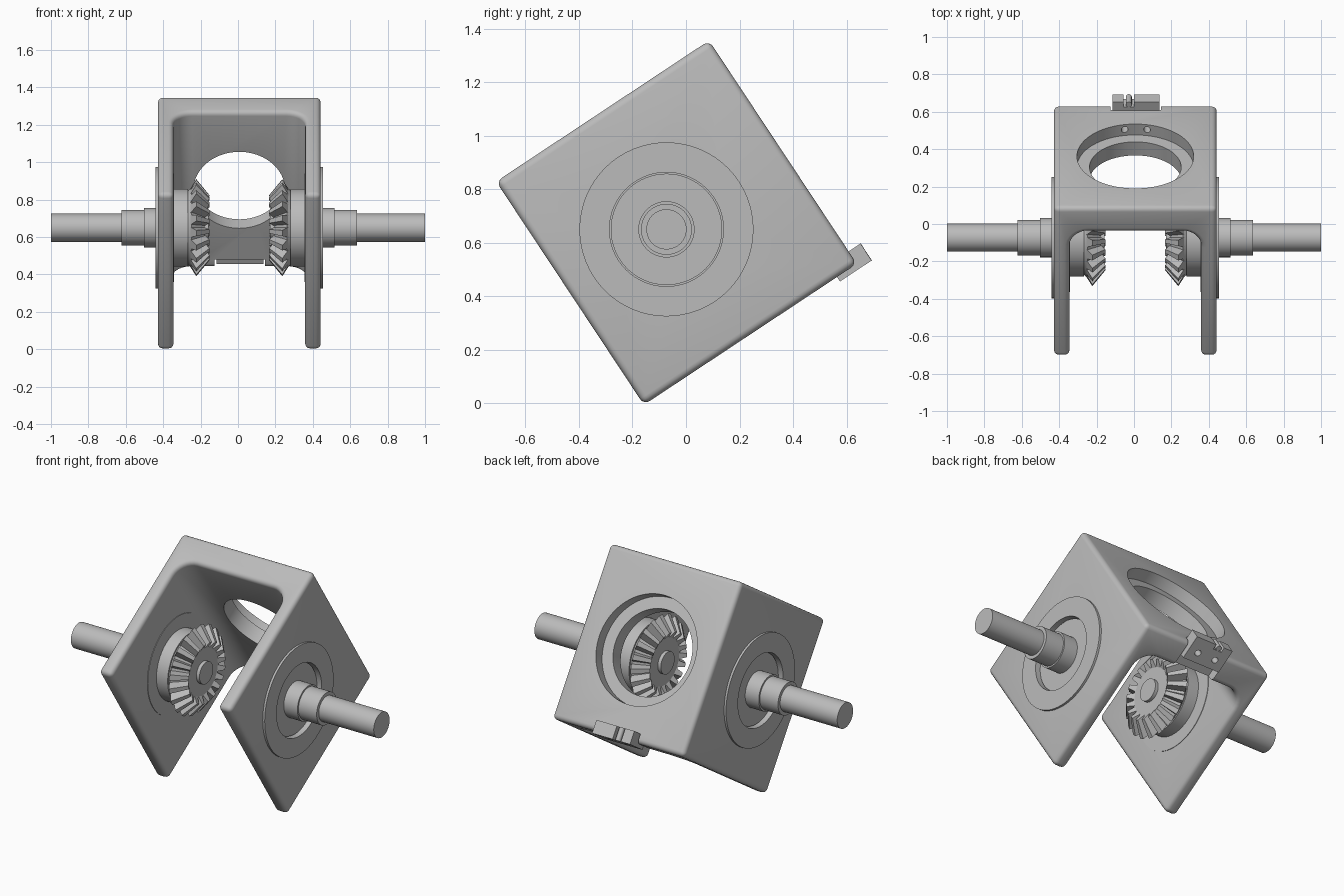
import bpy, bmesh
from math import cos, sin, pi, radians
from mathutils import Matrix

cube = bpy.data.objects.get("Cube")
if cube:
    bpy.data.objects.remove(cube, do_unlink=True)

CX = 0.007                       # middle of the bracket across x
FRAME = Matrix.Translation((0, -0.073, 0.65)) @ Matrix.Rotation(radians(33.5), 4, 'X')

metal = bpy.data.materials.new("light_grey_metal")
metal.use_nodes = True
GREY = (0.5, 0.5, 0.5, 1)
metal.diffuse_color = GREY
metal.node_tree.nodes["Principled BSDF"].inputs["Base Color"].default_value = GREY


def make(name, bm):
    """Turn a bmesh into an object in the tilted shaft-centred frame."""
    bmesh.ops.remove_doubles(bm, verts=bm.verts, dist=1e-5)
    bmesh.ops.recalc_face_normals(bm, faces=bm.faces)
    me = bpy.data.meshes.new(name)
    bm.to_mesh(me)
    bm.free()
    me.materials.append(metal)
    ob = bpy.data.objects.new(name, me)
    bpy.context.collection.objects.link(ob)
    ob.matrix_world = FRAME
    return ob


def box(name, x, y, z):
    bm = bmesh.new()
    bmesh.ops.create_cube(bm, size=1)
    for v in bm.verts:
        v.co = [(a + b) / 2 + c * (b - a) for c, (a, b) in zip(v.co, (x, y, z))]
    return make(name, bm)


def rod(name, r, center, length, axis, sides=64):
    bm = bmesh.new()
    turn = {'X': Matrix.Rotation(pi / 2, 4, 'Y'), 'Y': Matrix.Rotation(pi / 2, 4, 'X'),
            'Z': Matrix()}[axis]
    bmesh.ops.create_cone(bm, cap_ends=True, segments=sides, radius1=r, radius2=r,
                          depth=length, matrix=Matrix.Translation(center) @ turn)
    return make(name, bm)


def lathe(name, side, profile, sides=64):
    """Spin a closed (distance, radius) outline about the shaft axis."""
    bm = bmesh.new()
    rings = [[bm.verts.new((CX + side * d, r * cos(2 * pi * i / sides), r * sin(2 * pi * i / sides)))
              for d, r in profile] for i in range(sides)]
    n = len(profile)
    for i in range(sides):
        a, b = rings[i], rings[(i + 1) % sides]
        for j in range(n):
            k = (j + 1) % n
            if profile[j][1] or profile[k][1]:
                bm.faces.new((a[j], a[k], b[k], b[j]))
    return make(name, bm)


def bake(ob):
    """Apply the modifiers of an object."""
    dg = bpy.context.evaluated_depsgraph_get()
    me = bpy.data.meshes.new_from_object(ob.evaluated_get(dg))
    ob.modifiers.clear()
    ob.data = me


def cut(ob, cutters):
    for c in cutters:
        c.hide_render = True
        m = ob.modifiers.new("cut", 'BOOLEAN')
        m.operation, m.solver, m.object = 'DIFFERENCE', 'EXACT', c
    bake(ob)


# U-shaped bracket: profile seen along the tilted vertical, then extruded
W, T, FRONT, BACK, R = 0.435, 0.083, -0.432, 0.522, 0.1
inner_x, inner_y = W - T, BACK - 0.157
half = [(W, BACK), (W, FRONT), (inner_x, FRONT)]
half += [(inner_x - R + R * cos(a), inner_y - R + R * sin(a))
         for a in (pi / 2 * i / 8 for i in range(9))]
outline = half + [(-x, y) for x, y in reversed(half)]
bm = bmesh.new()
face = bm.faces.new([bm.verts.new((CX + x, y, -0.5)) for x, y in outline])
ext = bmesh.ops.extrude_face_region(bm, geom=[face])
bmesh.ops.translate(bm, vec=(0, 0, 1), verts=[g for g in ext["geom"] if isinstance(g, bmesh.types.BMVert)])
bracket = make("bracket", bm)
bev = bracket.modifiers.new("round", 'BEVEL')
bev.width, bev.segments, bev.limit_method, bev.angle_limit = 0.026, 4, 'ANGLE', radians(40)
bake(bracket)

# Stepped opening, shaft bore, lock pocket and screw holes
drills = [rod("drill", 0.018, (x, 0.49, -0.42), 0.36, 'Z', 24) for x in (-0.05, 0.07)]
cutters = [rod("counterbore", 0.312, (CX, BACK, 0), 0.14, 'Y', 96),
           rod("opening", 0.245, (CX, BACK, 0), 0.5, 'Y', 96),
           rod("shaft_bore", 0.213, (CX, 0, 0), 1.2, 'X', 64),
           box("pocket", (-0.125, 0.145), (0.2, 0.7), (-0.6, -0.446))]
cut(bracket, cutters + drills)

# Lock block seated in the pocket
block = box("lock_block", (-0.115, 0.135), (0.433, 0.575), (-0.52, -0.444))
slot = box("slot", (-0.055, 0.0), (0.545, 0.7), (-0.6, -0.4))
cut(block, drills + [slot])
pin = rod("lock_pin", 0.016, (-0.028, 0.56, -0.482), 0.076, 'Z', 24)

for helper in cutters + drills + [slot]:
    bpy.data.objects.remove(helper, do_unlink=True)


def gear_teeth(name, side, count=20):
    """Bevel teeth: each is a wedge on the cone, wide at the root."""
    bm = bmesh.new()
    # (distance, radius, half angle): outer root, outer tip, inner tip, inner root
    section = [(0.268, 0.2, 0.15), (0.23, 0.26, 0.06), (0.16, 0.175, 0.06), (0.19, 0.13, 0.15)]
    for i in range(count):
        mid = 2 * pi * (i + 0.5) / count
        sides = [[bm.verts.new((CX + side * d, r * cos(mid + s * h), r * sin(mid + s * h)))
                  for d, r, h in section] for s in (-1, 1)]
        a, b = sides
        bm.faces.new(a)
        bm.faces.new(b[::-1])
        for j in range(4):
            k = (j + 1) % 4
            bm.faces.new((a[k], a[j], b[j], b[k]))
    return make(name, bm)


# Shaft, bearing, flange and bevel gear on both sides
for side, label in ((1, "left"), (-1, "right")):
    end = 1 - side * CX
    lathe(label + "_shaft", side, [(0.165, 0), (0.165, 0.065), (0.41, 0.065), (0.41, 0.105),
          (0.51, 0.105), (0.51, 0.095), (0.63, 0.095), (0.63, 0.075), (end, 0.075), (end, 0)])
    lathe(label + "_bearing", side, [(0.275, 0), (0.275, 0.208), (0.42, 0.208), (0.42, 0)])
    lathe(label + "_flange", side, [(0.43, 0.213), (0.43, 0.325), (0.448, 0.325), (0.448, 0.213)])
    lathe(label + "_inner_ring", side, [(0.36, 0.2), (0.36, 0.29), (0.349, 0.29), (0.349, 0.2)])
    lathe(label + "_gear_body", side, [(0.28, 0), (0.28, 0.195), (0.255, 0.215),
          (0.185, 0.145), (0.185, 0)])
    gear_teeth(label + "_gear_teeth", side)

# Smooth round surfaces, keep edges crisp
bpy.ops.object.select_all(action='DESELECT')
for ob in bpy.context.collection.objects:
    if ob.type == 'MESH' and metal.name in ob.data.materials and "teeth" not in ob.name:
        ob.select_set(True)
        bpy.context.view_layer.objects.active = ob
bpy.ops.object.shade_smooth_by_angle(angle=radians(30))
